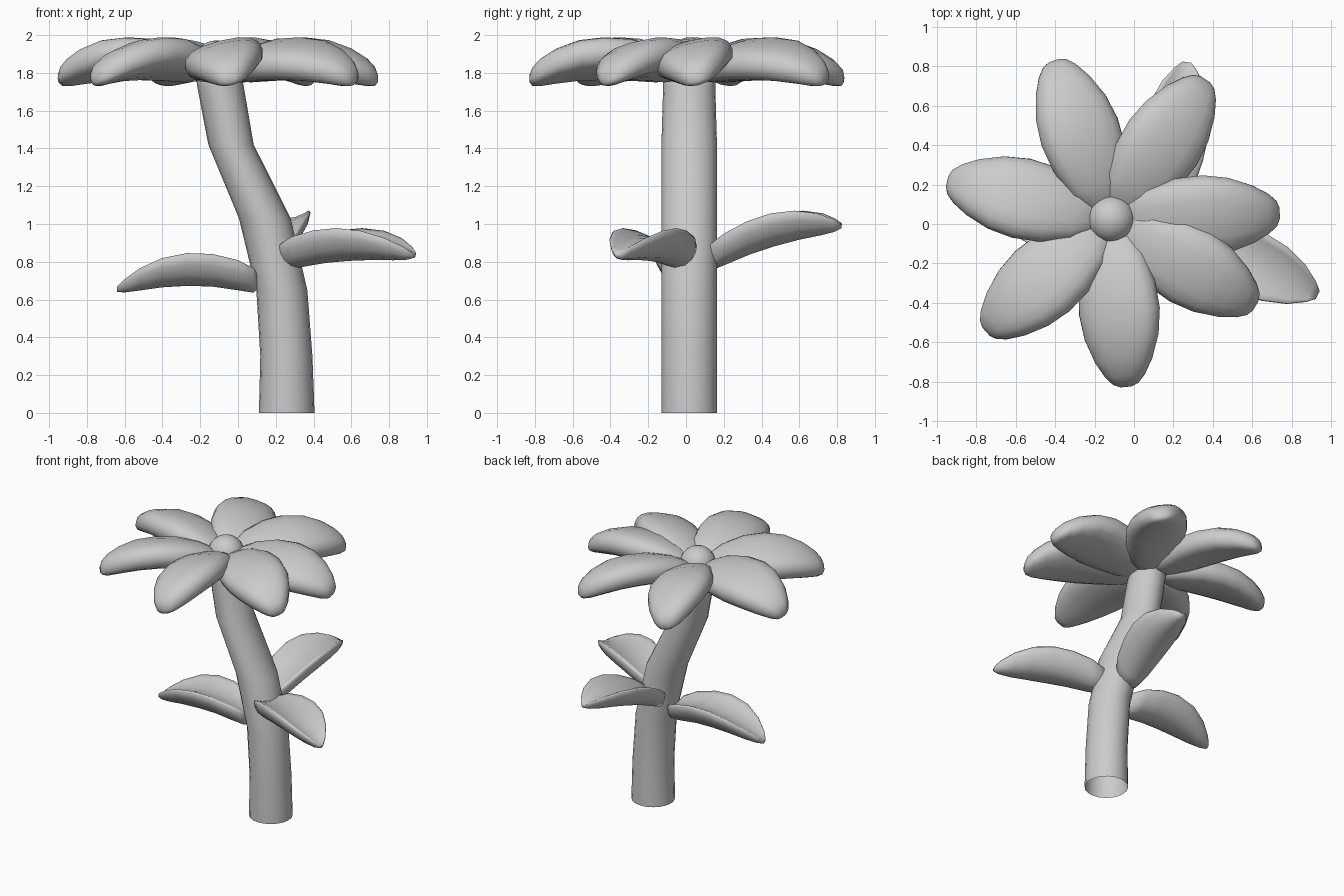
import bpy
import bmesh
from math import cos, sin, pi, radians, copysign
from mathutils import Vector

old = bpy.data.objects.get("Cube")
if old:
    bpy.data.objects.remove(old, do_unlink=True)

grey = bpy.data.materials.new("plain_grey")
grey.use_nodes = True
COLOUR = (0.6, 0.6, 0.6, 1)
grey.diffuse_color = COLOUR
grey.node_tree.nodes["Principled BSDF"].inputs["Base Color"].default_value = COLOUR


def finish(name, bm):
    """Turn a bmesh into a smooth grey object."""
    mesh = bpy.data.meshes.new(name)
    bm.to_mesh(mesh)
    bm.free()
    mesh.materials.append(grey)
    for p in mesh.polygons:
        p.use_smooth = True
    bpy.context.collection.objects.link(bpy.data.objects.new(name, mesh))


def loft(name, rings, caps=True):
    """Skin a list of closed point rings."""
    bm = bmesh.new()
    rows = [[bm.verts.new(p) for p in ring] for ring in rings]
    n = len(rows[0])
    for a, b in zip(rows, rows[1:]):
        for i in range(n):
            j = (i + 1) % n
            bm.faces.new((a[i], a[j], b[j], b[i]))
    bm.faces.new(rows[-1])
    if caps:
        bm.faces.new(rows[0][::-1])
    bmesh.ops.recalc_face_normals(bm, faces=bm.faces)
    finish(name, bm)


def soft(x, power=0.8):
    """Fuller than a circle, for plump edges."""
    return copysign(abs(x) ** power, x)


def blade(name, origin, angle, stations, roll=0, cup=0, top=1, sides=16):
    """Petal or leaf: stations are (distance, height, half width, half thickness)."""
    a, r = radians(angle), radians(roll)
    out, side = Vector((cos(a), sin(a), 0)), Vector((-sin(a), cos(a), 0))
    rings = []
    for dist, z, hw, ht in stations:
        ring = []
        for i in range(sides):
            t = 2 * pi * i / sides
            u = hw * soft(cos(t))
            v = ht * soft(sin(t)) * (top if i < sides / 2 else 1)
            v += cup * cos(t) ** 2 * min(1, hw / 0.17)
            p = out * dist + side * (u * cos(r) - v * sin(r))
            p.z = z + u * sin(r) + v * cos(r)
            ring.append(Vector(origin) + p)
        rings.append(ring)
    loft(name, rings)


# Stem: open tube, swaying toward the right on the way up
STEM = [(0, 0.258, 0.147), (0.3, 0.256, 0.138), (0.65, 0.232, 0.135),
        (1.03, 0.142, 0.137), (1.42, -0.037, 0.12), (1.73, -0.093, 0.123),
        (1.82, -0.11, 0.12)]
loft("stem", [[(x + rx * cos(2 * pi * i / 20),
                0.017 + (0.147 if z < 1.5 else 0.138) * sin(2 * pi * i / 20), z)
               for i in range(20)] for z, x, rx in STEM], caps=False)

# Flower centre
bm = bmesh.new()
bmesh.ops.create_uvsphere(bm, u_segments=20, v_segments=12, radius=0.122)
bmesh.ops.translate(bm, verts=bm.verts, vec=(-0.115, 0.025, 1.85))
finish("flower_centre", bm)

# Petals: plump, arched, rolled so each overlaps the next one
PETAL = [(0.05, 1.82, 0.05, 0.03), (0.085, 1.825, 0.105, 0.06), (0.18, 1.845, 0.16, 0.085),
         (0.33, 1.87, 0.2, 0.097), (0.47, 1.875, 0.212, 0.098), (0.6, 1.865, 0.194, 0.095),
         (0.72, 1.835, 0.15, 0.084), (0.80, 1.803, 0.102, 0.068), (0.84, 1.782, 0.064, 0.048),
         (0.855, 1.772, 0.028, 0.022)]
for k, angle in enumerate((167, 110, 56, 2, -31, -85, -138)):
    blade(f"petal_{k + 1}", (-0.115, 0.025, 0), angle, PETAL, roll=14)

# Leaves: cupped blades, blunt root and narrow tip; (position, half width, half thickness)
LEAF = [(0, 0.06, 0.045), (0.025, 0.1, 0.07), (0.14, 0.135, 0.08), (0.32, 0.158, 0.082),
        (0.5, 0.166, 0.08), (0.68, 0.152, 0.07), (0.84, 0.11, 0.055), (0.95, 0.058, 0.034),
        (1, 0.022, 0.014)]


def leaf(name, origin, angle, length, z0, z1, arch):
    stations = [(s * length, z0 + (z1 - z0) * s + arch * 4 * s * (1 - s), w, t)
                for s, w, t in LEAF]
    blade(name, origin, angle, stations, cup=0.085, top=0.6)


leaf("right_leaf", (0.1, 0.0, 0), 180, 0.74, 0.7, 0.655, 0.075)
leaf("left_leaf", (0.245, -0.025, 0), -26, 0.765, 0.825, 0.835, 0.055)
leaf("back_leaf", (0.158, 0.12, 0), 81, 0.71, 0.815, 0.99, 0.06)
